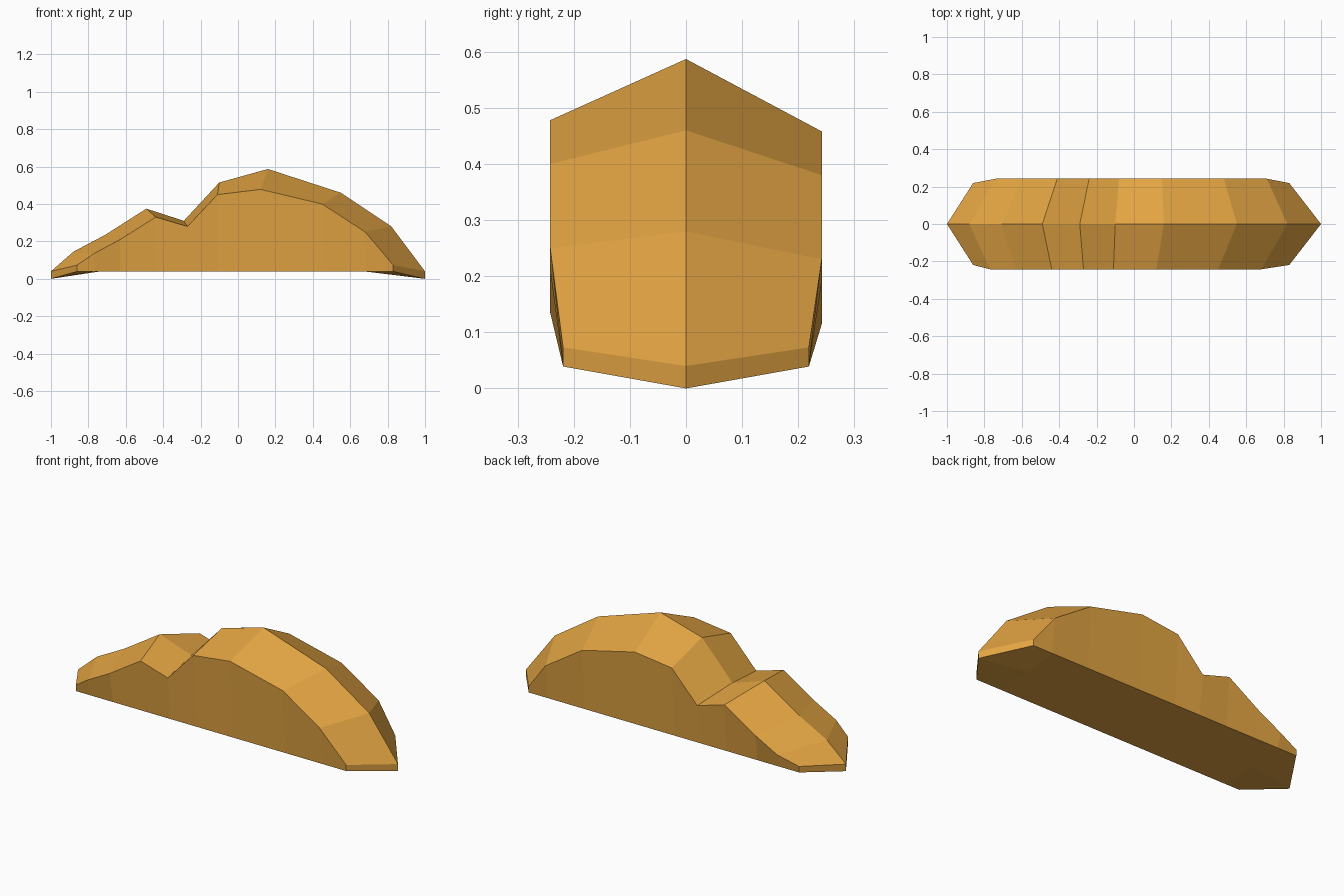
import bpy
import bmesh

cube = bpy.data.objects.get("Cube")
if cube:
    bpy.data.objects.remove(cube, do_unlink=True)

# Warm golden brown
golden = bpy.data.materials.new("golden brown")
golden.use_nodes = True
colour = (0.76, 0.37, 0.055, 1)
golden.diffuse_color = colour
golden.node_tree.nodes["Principled BSDF"].inputs["Base Color"].default_value = colour

# Central ridge and front shoulder outlines, as (x, z)
ridge = [(-1, .04), (-.88, .145), (-.71, .235), (-.49, .375), (-.29, .31),
         (-.1, .515), (.16, .587), (.55, .46), (.82, .28), (1, .04)]
shoulder = [(-.86, .073), (-.77, .135), (-.63, .21), (-.44, .33), (-.27, .28),
            (-.11, .45), (.12, .478), (.45, .40), (.68, .25), (.83, .073)]
base_z, base_y, wide_y = .039, .219, .242
last = len(ridge) - 1


def section(i):
    """Ring round the body: ridge, front side, keel, back side."""
    (rx, rz), (sx, sz) = ridge[i], shoulder[i]
    end = i in (0, last)
    y = base_y if end else wide_y
    # The back shoulder sits slightly lower and further along
    dx, dz = (0, 0) if end else (.03, -.02)
    keel = (rx, 0, 0) if end else (sx, 0, base_z)
    return [(rx, 0, rz), (sx, -y, sz), (sx, -base_y, base_z), keel,
            (sx + dx, base_y, base_z), (sx + dx, y, sz + dz)]


# Faceted body lofted through the sections
bm = bmesh.new()
rings = [[bm.verts.new(p) for p in section(i)] for i in range(last + 1)]
for a, b in zip(rings, rings[1:]):
    for k in range(6):
        n = (k + 1) % 6
        bm.faces.new((a[k], a[n], b[n], b[k]))

# Pointed ends, two facets each
for ring in (rings[0], rings[-1]):
    bm.faces.new(ring[:4])
    bm.faces.new((ring[0], ring[3], ring[4], ring[5]))
bmesh.ops.recalc_face_normals(bm, faces=bm.faces)

mesh = bpy.data.meshes.new("faceted_body")
bm.to_mesh(mesh)
bm.free()
mesh.materials.append(golden)
body = bpy.data.objects.new("faceted_body", mesh)
bpy.context.collection.objects.link(body)
